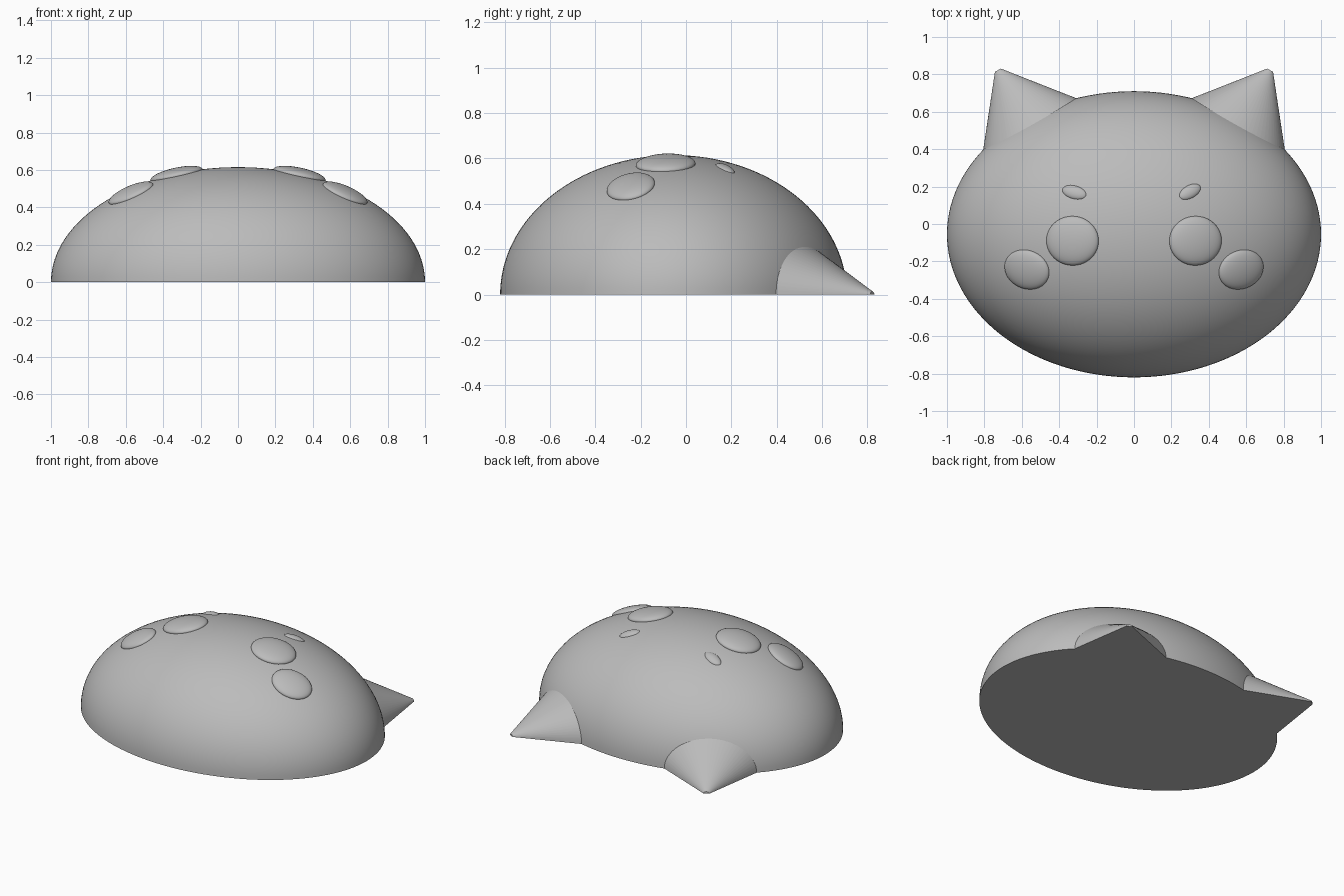
import bpy, bmesh
from math import radians, atan2
from mathutils import Matrix, Vector

cube = bpy.data.objects.get("Cube")
if cube:
    bpy.data.objects.remove(cube, do_unlink=True)

grey = bpy.data.materials.new("plain_grey")
grey.use_nodes = True
colour = (0.5, 0.5, 0.5, 1)
grey.diffuse_color = colour
grey.node_tree.nodes["Principled BSDF"].inputs["Base Color"].default_value = colour

CENTRE = Vector((0, -0.055, 0))
RADII = Vector((1, 0.765, 0.615))


def finish(name, bm, matrix, flat_base=False):
    """Place the mesh, optionally cut it flat on the ground, and shade it."""
    bm.transform(matrix)
    if flat_base:
        cut = bmesh.ops.bisect_plane(
            bm, geom=bm.verts[:] + bm.edges[:] + bm.faces[:], dist=1e-5,
            plane_co=(0, 0, 0), plane_no=(0, 0, 1), clear_inner=True)
        rim = [e for e in cut["geom_cut"] if isinstance(e, bmesh.types.BMEdge)]
        bmesh.ops.contextual_create(bm, geom=rim)
    bmesh.ops.recalc_face_normals(bm, faces=bm.faces[:])
    mesh = bpy.data.meshes.new(name)
    bm.to_mesh(mesh)
    bm.free()
    mesh.materials.append(grey)
    obj = bpy.data.objects.new(name, mesh)
    bpy.context.collection.objects.link(obj)
    bpy.ops.object.select_all(action="DESELECT")
    obj.select_set(True)
    bpy.context.view_layer.objects.active = obj
    bpy.ops.object.shade_smooth_by_angle(angle=radians(40))


def ball(segments, rings):
    bm = bmesh.new()
    bmesh.ops.create_uvsphere(bm, u_segments=segments, v_segments=rings, radius=1)
    return bm


def spot(name, x, y, rx, ry, thick, turn=0):
    """Flattened button lying on the dome, tilted along its surface."""
    u, v = x / RADII.x, (y - CENTRE.y) / RADII.y
    z = RADII.z * (1 - u * u - v * v) ** 0.5
    normal = Vector((u / RADII.x, v / RADII.y, z / RADII.z ** 2)).normalized()
    tilt = Vector((0, 0, 1)).rotation_difference(normal).to_matrix().to_4x4()
    place = Matrix.Translation(Vector((x, y, z)) - normal * 0.006)
    finish(name, ball(40, 20), place @ tilt @ Matrix.Rotation(radians(turn), 4, "Z")
           @ Matrix.Diagonal((rx, ry, thick, 1)))


def ear(name, side):
    """Flattened cone with a blunt tip, pointing back and outward."""
    bm = bmesh.new()
    length = 0.55
    bmesh.ops.create_cone(bm, cap_ends=True, segments=64, radius1=0.83 * length,
                          radius2=0.018, depth=length)
    tip = Vector((side * 0.728, 0.822, 0))
    axis = Vector((side * 0.5, 0.866, 0))
    heading = Matrix.Rotation(atan2(axis.y, axis.x) - radians(90), 4, "Z")
    lay_down = Matrix.Rotation(radians(-90), 4, "X")
    place = Matrix.Translation(tip - axis * length / 2)
    flatten = Matrix.Diagonal((1, 1, 0.72, 1))
    finish(name, bm, place @ heading @ flatten @ lay_down, flat_base=True)


# Domed body with a flat underside
finish("body", ball(128, 64),
       Matrix.Translation(CENTRE) @ Matrix.Diagonal((*RADII, 1)), flat_base=True)

# Ears, eyes and cheeks on both sides
for label, side in (("left", 1), ("right", -1)):
    ear(label + "_ear", side)
    spot(label + "_eye", side * 0.33, -0.09, 0.143, 0.132, 0.038)
    spot(label + "_cheek", side * 0.575, -0.245, 0.13, 0.108, 0.034, side * 8)

# Brows, each with its own slant
spot("left_brow", 0.3, 0.173, 0.066, 0.036, 0.02, 30)
spot("right_brow", -0.32, 0.17, 0.069, 0.037, 0.02, -17)
